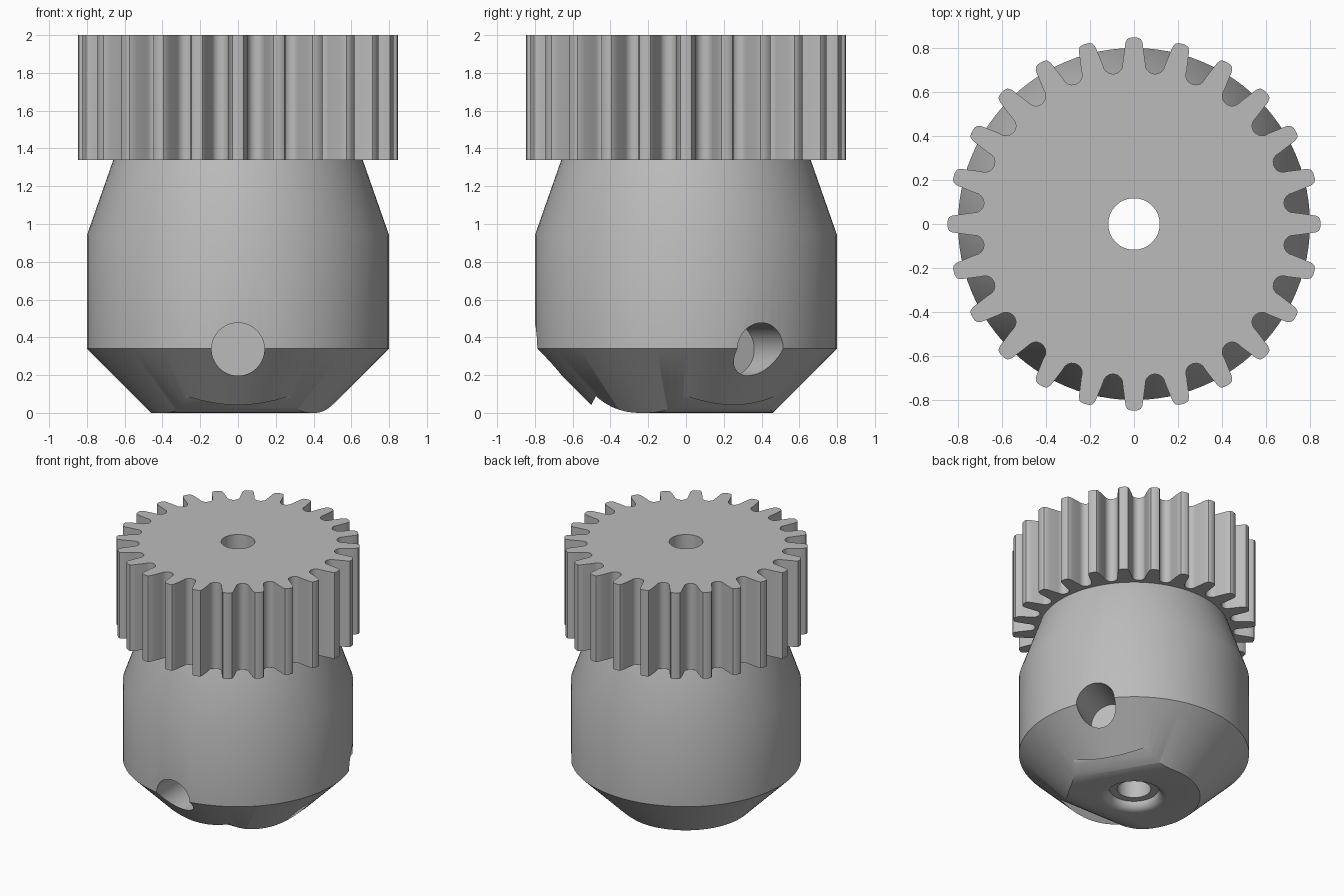
import bpy, bmesh
from math import sin, cos, pi, radians
from mathutils import Matrix

if "Cube" in bpy.data.objects:
    bpy.data.objects.remove(bpy.data.objects["Cube"])

metal = bpy.data.materials.new("grey_metal")
metal.diffuse_color = (0.5, 0.5, 0.5, 1)
metal.use_nodes = True
metal.node_tree.nodes["Principled BSDF"].inputs["Base Color"].default_value = metal.diffuse_color


def make_object(name, bm):
    bmesh.ops.recalc_face_normals(bm, faces=bm.faces)
    me = bpy.data.meshes.new(name)
    bm.to_mesh(me)
    bm.free()
    me.materials.append(metal)
    ob = bpy.data.objects.new(name, me)
    bpy.context.collection.objects.link(ob)
    return ob


def lathe(name, profile, n=96):
    bm = bmesh.new()
    rings = [[bm.verts.new((r * cos(2 * pi * i / n), r * sin(2 * pi * i / n), z))
              for r, z in profile] for i in range(n)]
    m = len(profile)
    for i in range(n):
        a, b = rings[i], rings[(i + 1) % n]
        for j in range(m):
            k = (j + 1) % m
            bm.faces.new((a[j], b[j], b[k], a[k]))
    return make_object(name, bm)


def prism(name, bottom, offset, matrix=Matrix()):
    """Extrude a closed loop of 3D points along an offset."""
    bm = bmesh.new()
    lo = [bm.verts.new(p) for p in bottom]
    hi = [bm.verts.new([c + d for c, d in zip(p, offset)]) for p in bottom]
    bm.faces.new(lo)
    bm.faces.new(hi)
    n = len(lo)
    for i in range(n):
        k = (i + 1) % n
        bm.faces.new((lo[i], lo[k], hi[k], hi[i]))
    bm.transform(matrix)
    return make_object(name, bm)


def circle(r, n):
    return [(r * cos(2 * pi * i / n), r * sin(2 * pi * i / n)) for i in range(n)]


def cut(ob, cutter):
    mod = ob.modifiers.new("cut", 'BOOLEAN')
    mod.operation = 'DIFFERENCE'
    mod.solver = 'EXACT'
    mod.object = cutter
    bpy.context.view_layer.objects.active = ob
    bpy.ops.object.modifier_apply(modifier=mod.name)
    bpy.data.objects.remove(cutter)


# Chuck body: tapered sleeve with a rounded, recessed mouth around the bore
BORE = 0.117
mouth = [(0.23 - 0.06 * sin(radians(a)), 0.06 - 0.06 * cos(radians(a)))
         for a in range(0, 91, 15)]
body = lathe("chuck_body", [(BORE, 1.34), (0.66, 1.34), (0.80, 0.94),
                            (0.80, 0.34), (0.46, 0.0)] + mouth + [(BORE, 0.06)])

# Two blind side holes and two nose scoops, at the front and at 30 degrees
R = 0.335
scoop = [(0.25 + R * sin(radians(a)), R - R * cos(radians(a))) for a in range(0, 43, 6)]
scoop += [(0.476, 0.09), (0.503, 0.04), (0.53, -0.01), (0.25, -0.01)]
for ang in (-90, 30):
    turn = Matrix.Rotation(radians(ang), 4, 'Z')
    cut(body, prism("side_hole", [(0.48, x, 0.337 + z) for x, z in circle(0.14, 48)],
                    (0.6, 0, 0), turn))
    cut(body, prism("nose_scoop", [(r, -0.6, z) for r, z in scoop], (0, 1.2, 0), turn))

# Gear ring: 24 tapered teeth with round slots between them
TEETH = 24
tip = [(0.80, 0.042), (0.825, 0.038), (0.841, 0.030), (0.847, 0.015)]
tooth = [(r, -w) for r, w in tip] + tip[::-1]
slot = [(0.733 + 0.045 * cos(radians(t)), 0.045 * sin(radians(t)))
        for t in range(-90, -271, -20)]
outline = []
for i in range(TEETH):
    for pts, a in ((tooth, i), (slot, i + 0.5)):
        a *= 2 * pi / TEETH
        outline += [(x * cos(a) - y * sin(a), x * sin(a) + y * cos(a), 1.34) for x, y in pts]
gear = prism("gear_ring", outline, (0, 0, 0.66))
cut(gear, prism("bore", [(x, y, 1.2) for x, y in circle(BORE, 96)], (0, 0, 1)))

# Smooth the round surfaces, keep the edges crisp
for ob in (body, gear):
    bpy.ops.object.select_all(action='DESELECT')
    ob.select_set(True)
    bpy.context.view_layer.objects.active = ob
    bpy.ops.object.shade_smooth_by_angle(angle=radians(32))
